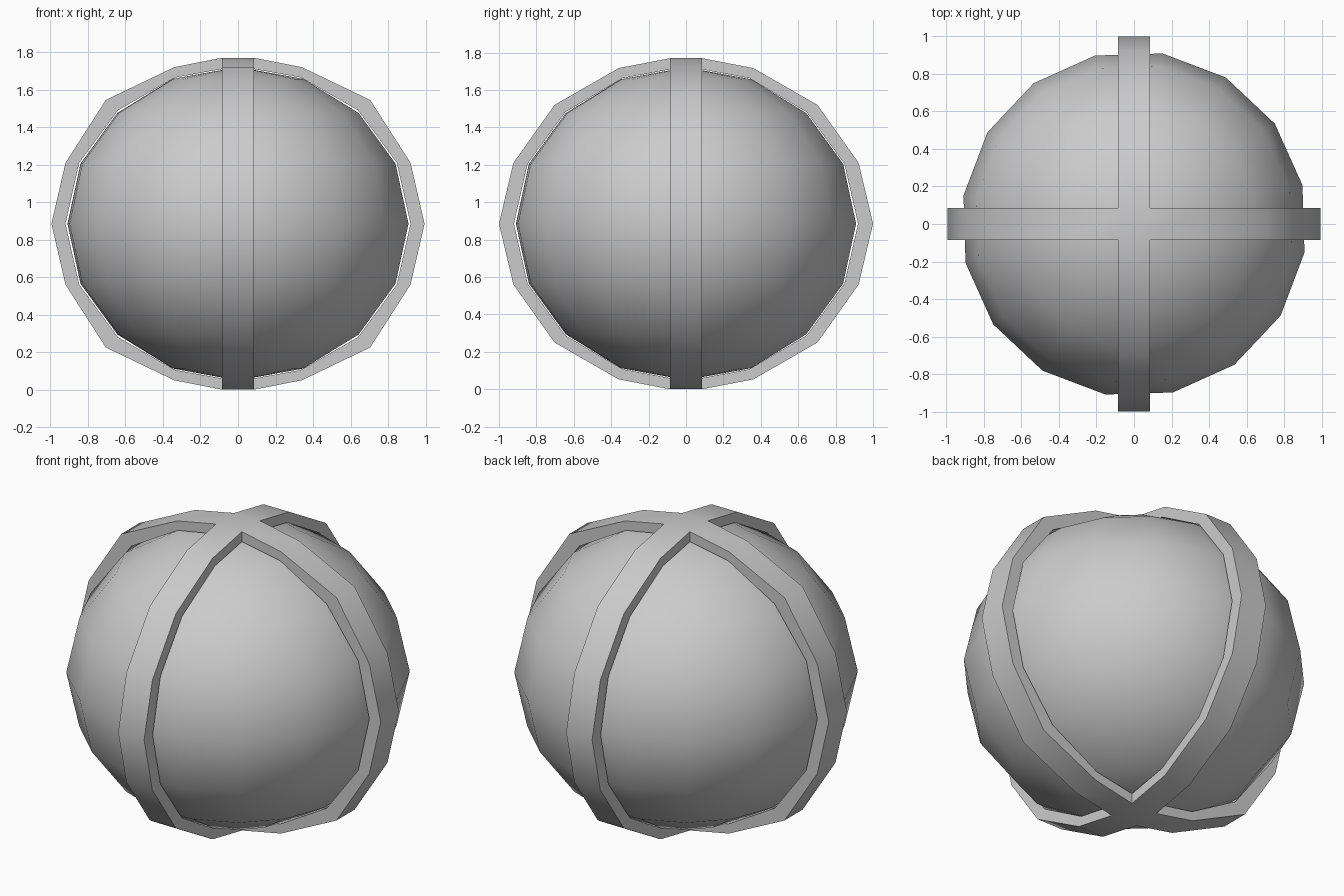
import bpy
import bmesh
import math
from mathutils import Matrix

if "Cube" in bpy.data.objects:
    bpy.data.objects.remove(bpy.data.objects["Cube"], do_unlink=True)

MID = 0.885      # height of the equator
HALF = 0.085     # half the width of a band

grey = bpy.data.materials.new("plain grey")
grey.use_nodes = True
grey.diffuse_color = (0.6, 0.6, 0.6, 1)
grey.node_tree.nodes["Principled BSDF"].inputs["Base Color"].default_value = (0.6, 0.6, 0.6, 1)


def finish(name, bm, angle):
    bmesh.ops.recalc_face_normals(bm, faces=bm.faces)
    mesh = bpy.data.meshes.new(name)
    bm.to_mesh(mesh)
    bm.free()
    mesh.materials.append(grey)
    obj = bpy.data.objects.new(name, mesh)
    bpy.context.collection.objects.link(obj)
    bpy.ops.object.select_all(action="DESELECT")
    obj.select_set(True)
    bpy.context.view_layer.objects.active = obj
    bpy.ops.object.shade_smooth_by_angle(angle=math.radians(angle))
    return obj


# Slightly flattened ball, turned a little about its axis
bm = bmesh.new()
bmesh.ops.create_uvsphere(bm, u_segments=16, v_segments=8, radius=1)
bmesh.ops.transform(bm, verts=bm.verts, matrix=(
    Matrix.Translation((0, 0, MID))
    @ Matrix.Rotation(math.radians(13), 4, "Z")
    @ Matrix.Diagonal((0.922, 0.922, 0.836, 1))))
finish("ball", bm, 60)


def mirrored(upper):
    """Continue (radius, height above equator) points below the equator."""
    return upper + [(r, -h) for r, h in reversed(upper[:-1])]


def add_arm(bm, outer, inner, turn):
    """One half band from the top crossing to the bottom crossing."""
    spin = Matrix.Rotation(turn, 4, "Z")
    rows = []
    for (ro, ho), (ri, hi) in zip(outer, inner):
        corners = [(ro, -HALF, ho), (ro, HALF, ho), (ri, HALF, hi), (ri, -HALF, hi)]
        rows.append([bm.verts.new(spin @ Matrix.Translation(c).to_translation())
                     for c in corners])
    for a, b in zip(rows, rows[1:]):
        for i in range(4):
            j = (i + 1) % 4
            bm.faces.new((a[i], a[j], b[j], b[i]))


# Two crossing bands, welded at square caps on top and bottom
TOP, UNDER = 0.885, 0.825
side_outer = mirrored([(HALF, TOP), (0.34, 0.835), (0.705, 0.66), (0.92, 0.325), (0.995, 0)])
side_inner = mirrored([(HALF, UNDER), (0.335, 0.78), (0.64, 0.605), (0.847, 0.325), (0.92, 0)])
front_outer = mirrored([(HALF, TOP), (0.36, 0.832), (0.703, 0.635), (0.923, 0.325), (1.0, 0)])
front_inner = mirrored([(HALF, UNDER), (0.338, 0.778), (0.645, 0.597), (0.847, 0.32), (0.92, 0)])

bm = bmesh.new()
for k in range(4):
    outer, inner = (front_outer, front_inner) if k % 2 else (side_outer, side_inner)
    add_arm(bm, outer, inner, k * math.pi / 2)
for h in (TOP, UNDER, -TOP, -UNDER):
    bm.faces.new([bm.verts.new((x * HALF, y * HALF, h))
                  for x, y in ((-1, -1), (1, -1), (1, 1), (-1, 1))])
bmesh.ops.remove_doubles(bm, verts=bm.verts, dist=0.0005)
bmesh.ops.translate(bm, verts=bm.verts, vec=(0, 0, MID))
finish("crossing_bands", bm, 40)
